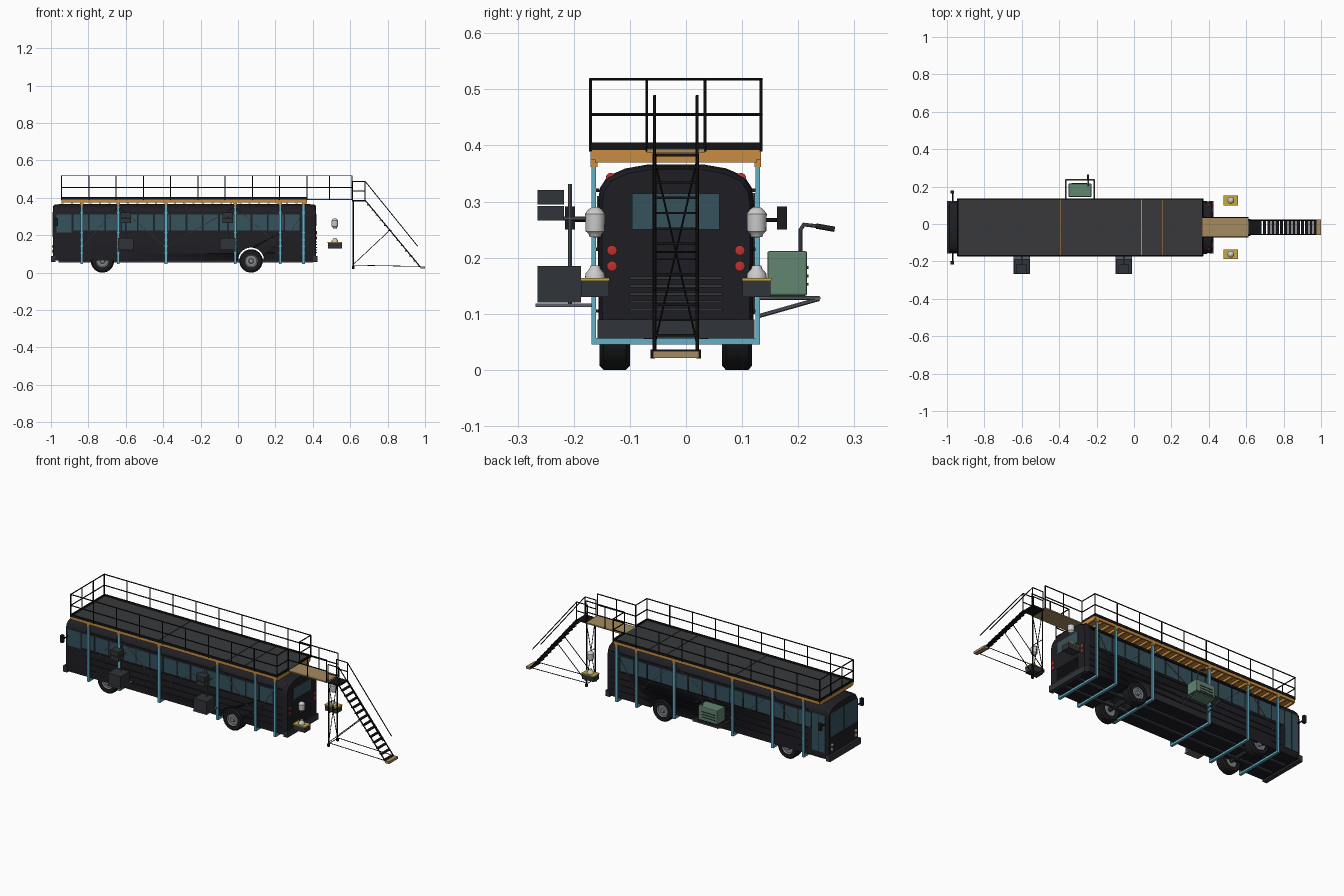
import bpy, bmesh, math
from mathutils import Vector, Matrix

if "Cube" in bpy.data.objects:
    bpy.data.objects.remove(bpy.data.objects["Cube"])

C = -0.018  # bus centreline in y


def mat(name, hexcol):
    def lin(v):
        v /= 255
        return v / 12.92 if v < 0.04 else ((v + 0.055) / 1.055) ** 2.4
    m = bpy.data.materials.new(name)
    m.diffuse_color = tuple(lin(int(hexcol[i:i + 2], 16)) for i in (0, 2, 4)) + (1,)
    m.use_nodes = True
    m.node_tree.nodes["Principled BSDF"].inputs["Base Color"].default_value = m.diffuse_color
    return m


BLACK, RUB, DARK = mat("body_black", "1e1e24"), mat("rubber", "1b1c1e"), mat("dark_grey", "303438")
RAIL, DECK, GLASS = mat("rail_black", "141416"), mat("deck_grey", "38393c"), mat("glass", "36525c")
TEAL, WOOD, TAN = mat("teal", "64b0c8"), mat("orange_wood", "c88c40"), mat("tan_ply", "a58a60")
GREEN, RED, WHITE = mat("green", "628570"), mat("red", "c03030"), mat("white", "dcdcdc")
GREY, YEL, STEEL = mat("hub_grey", "808488"), mat("yellow", "c8a83c"), mat("steel", "5c6068")


def finish(name, bm, m, smooth=False):
    bmesh.ops.recalc_face_normals(bm, faces=bm.faces)
    me = bpy.data.meshes.new(name)
    bm.to_mesh(me)
    bm.free()
    ob = bpy.data.objects.new(name, me)
    bpy.context.collection.objects.link(ob)
    me.materials.append(m)
    if smooth:
        bpy.ops.object.select_all(action='DESELECT')
        ob.select_set(True)
        bpy.context.view_layer.objects.active = ob
        bpy.ops.object.shade_smooth_by_angle(angle=math.radians(35))
    return ob


def boxes(name, items, m):
    """items: (x0, x1, y0, y1, z0, z1)"""
    bm = bmesh.new()
    for x0, x1, y0, y1, z0, z1 in items:
        M = Matrix.Translation(((x0 + x1) / 2, (y0 + y1) / 2, (z0 + z1) / 2)) @ \
            Matrix.Diagonal((abs(x1 - x0), abs(y1 - y0), abs(z1 - z0), 1))
        bmesh.ops.create_cube(bm, size=1, matrix=M)
    return finish(name, bm, m)


def bars(name, paths, r, m, n=8):
    """cylinders along each polyline"""
    bm = bmesh.new()
    for p in paths:
        for a, b in zip(p, p[1:]):
            a, b = Vector(a), Vector(b)
            M = Matrix.Translation((a + b) / 2) @ (b - a).to_track_quat('Z', 'Y').to_matrix().to_4x4() \
                @ Matrix.Rotation(math.pi / n, 4, 'Z')
            bmesh.ops.create_cone(bm, cap_ends=True, segments=n, radius1=r, radius2=r,
                                  depth=(b - a).length + r * 0.8, matrix=M)
    return finish(name, bm, m, n > 6)


def lathe(name, prof, loc, axis, m, n=24):
    """profile (r, h) spun about axis through loc"""
    bm = bmesh.new()
    vs = [bm.verts.new((r, 0, h)) for r, h in prof]
    es = [bm.edges.new(e) for e in zip(vs, vs[1:])]
    bmesh.ops.spin(bm, geom=vs + es, cent=(0, 0, 0), axis=(0, 0, 1), angle=2 * math.pi, steps=n)
    bmesh.ops.remove_doubles(bm, verts=bm.verts, dist=1e-5)
    q = Vector(axis).to_track_quat('Z', 'Y').to_matrix().to_4x4()
    bm.transform(Matrix.Translation(loc) @ q)
    return finish(name, bm, m, True)


# bus shell: lofted cross-section with rounded roof
half = [(0.138, 0.065), (0.139, 0.30), (0.135, 0.325), (0.122, 0.345), (0.09, 0.359), (0.05, 0.366)]
sec = half + [(-y, z) for y, z in reversed(half)]
bm = bmesh.new()
rings = []
for x, k in ((-0.988, 0.95), (-0.98, 0.985), (-0.955, 1), (0.385, 1), (0.408, 0.985), (0.418, 0.95)):
    rings.append([bm.verts.new((x, C + y * k, 0.065 + (z - 0.065) * (1 + (k - 1) * 0.6))) for y, z in sec])
for a, b in zip(rings, rings[1:]):
    for i in range(len(sec)):
        j = (i + 1) % len(sec)
        bm.faces.new((a[i], a[j], b[j], b[i]))
bm.faces.new(rings[0])
bm.faces.new(rings[-1])
body = finish("bus_body", bm, BLACK, True)

# wheel arches cut through the shell
WX = (-0.725, 0.07)
for x in WX:
    cut = lathe("arch_cutter", [(0, -0.3), (0.07, -0.3), (0.07, 0.3), (0, 0.3)], (x, C, 0.064), (0, 1, 0), BLACK, 32)
    cut.hide_render = True
    mod = body.modifiers.new("arch", 'BOOLEAN')
    mod.object, mod.solver = cut, 'EXACT'
    bpy.context.view_layer.objects.active = body
    bpy.ops.object.modifier_apply(modifier=mod.name)
    bpy.data.objects.remove(cut)

# wheels, hubs and axles
for x in WX:
    for s in (-1, 1):
        lathe("tyre", [(0.036, -0.027), (0.055, -0.027), (0.0625, -0.02), (0.0625, 0.02), (0.055, 0.027),
                       (0.036, 0.027), (0.036, -0.027)], (x, C + s * 0.109, 0.0625), (0, s, 0), RUB, 32)
        lathe("hub", [(0, -0.02), (0.037, -0.02), (0.037, 0.024), (0.03, 0.018), (0.014, 0.018), (0.012, 0.028),
                      (0, 0.028)], (x, C + s * 0.109, 0.0625), (0, s, 0), GREY)
bars("axles", [[(x, C - 0.1, 0.0625), (x, C + 0.1, 0.0625)] for x in WX], 0.012, DARK)
boxes("chassis_rails", [(-0.96, 0.4, C + s * 0.05 - 0.008, C + s * 0.05 + 0.008, 0.055, 0.075) for s in (-1, 1)], DARK)
boxes("bumpers", [(x0, x1, C - 0.14, C + 0.14, 0.056, 0.09) for x0, x1 in ((-1, -0.975), (0.4, 0.425))], DARK)

# side windows, ribs, door
win, rib = [], []
for s in (-1, 1):
    y = C + s * 0.139
    win += [(-0.88 + i * 0.087, -0.802 + i * 0.087, y - 0.002, y + 0.002, 0.226, 0.31) for i in range(14)]
    for z in (0.105, 0.14, 0.175, 0.215, 0.32):
        spans = [(-0.86, -0.80), (-0.65, -0.005), (0.145, 0.39)] if z < 0.13 else [(-0.86, 0.39)]
        rib += [(a, b, y - 0.003, y + 0.003, z - 0.003, z + 0.003) for a, b in spans]
win.append((-0.97, -0.89, C - 0.141, C - 0.136, 0.215, 0.31))
win += [(x, x + 0.04, C + 0.136, C + 0.141, 0.10, 0.315) for x in (-0.97, -0.926)]
boxes("side_windows", win, GLASS)
boxes("side_ribs", rib, BLACK)

# front and rear faces
boxes("windshield", [(-0.991, -0.985, C + a, C + a + 0.12, 0.19, 0.325) for a in (-0.123, 0.003)], GLASS)
boxes("rear_window", [(0.415, 0.421, C - 0.078, C + 0.078, 0.25, 0.314)], GLASS)
boxes("rear_grille", [(0.415, 0.423, C - 0.083, C + 0.083, z, z + 0.005)
                      for z in (0.105, 0.119, 0.133, 0.147, 0.161)], DARK)
disc = [(0, 0), (0.009, 0), (0.009, 0.006), (0, 0.008)]
for s in (-1, 1):
    for z in (0.185, 0.213):
        lathe("tail_light", disc, (0.415, C + s * 0.114, z), (1, 0, 0), RED, 16)
    lathe("top_marker", disc, (0.398, C + s * 0.116, 0.342), (1, 0, 0), RED, 16)
    for z in (0.115, 0.14):
        lathe("headlight", disc, (-0.986, C + s * 0.108, z), (-1, 0, 0), WHITE, 16)
    boxes("wing_mirror", [(-0.98, -0.963, C + s * 0.18, C + s * 0.198, 0.25, 0.291)], RUB)
    bars("mirror_arm", [[(-0.97, C + s * 0.13, 0.267), (-0.97, C + s * 0.182, 0.267)]], 0.004, RAIL)

# teal support hoops with bracing
PX = (-0.835, -0.64, -0.385, -0.015, 0.225, 0.35)
posts, tops, brace = [], [], []
for x in PX:
    posts.append((x - 0.007, x + 0.007, C - 0.148, C + 0.148, 0.045, 0.057))
    for s in (-1, 1):
        y = C + s * 0.146
        posts.append((x - 0.007, x + 0.007, y - 0.004, y + 0.004, 0.045, 0.365))
        tops.append((x - 0.009, x + 0.009, y - 0.006, y + 0.006, 0.362, 0.385))
for s in (-1, 1):
    y = C + s * 0.144
    for x0, z0, x1, z1 in ((-0.83, 0.14, -0.645, 0.35), (-0.635, 0.35, -0.39, 0.14), (-0.38, 0.14, -0.02, 0.35),
                           (-0.01, 0.35, 0.22, 0.14), (0.23, 0.14, 0.34, 0.31)):
        brace.append([(x0, y, z0), (x1, y, z1)])
boxes("teal_frames", posts, TEAL)
boxes("post_caps", tops, WOOD)
bars("side_bracing", brace, 0.0018, STEEL, 6)

# roof deck
X0, X1, Y0, Y1 = -0.943, 0.368, C - 0.152, C + 0.152
boxes("deck_joists", [(X0 + i * 0.05, X0 + i * 0.05 + 0.011, Y0 + 0.008, Y1 - 0.008, 0.37, 0.383)
                      for i in range(27)], WOOD)
boxes("deck_frame", [(X0, X1, Y0, Y0 + 0.009, 0.375, 0.392), (X0, X1, Y1 - 0.009, Y1, 0.375, 0.392),
                     (X0, X0 + 0.009, Y0, Y1, 0.375, 0.392), (X1 - 0.009, X1, Y0, Y1, 0.375, 0.392),
                     (X0, X1, Y0, Y1, 0.383, 0.391)], WOOD)
seams = (X0, -0.395, 0.04, 0.15, X1)
boxes("deck_panels", [(a + 0.0015, b - 0.0015, Y0, Y1, 0.39, 0.395) for a, b in zip(seams, seams[1:])], DECK)
A, B = C - 0.052, C + 0.052  # walkway sides
boxes("toe_boards", [(X0, X1, Y0 - 0.002, Y0 + 0.003, 0.391, 0.405), (X0, X1, Y1 - 0.003, Y1 + 0.002, 0.391, 0.405),
                     (X0, X0 + 0.005, Y0, Y1, 0.391, 0.405), (X1 - 0.005, X1, Y0, A, 0.391, 0.405),
                     (X1 - 0.005, X1, B, Y1, 0.391, 0.405)], RAIL)
boxes("walkway", [(X1, 0.612, A, B, 0.387, 0.394)], TAN)

# guard rails round deck and along walkway
rails = []
for z in (0.455, 0.518):
    rails += [[(0.61, A, z), (X1, A, z), (X1, Y0, z), (X0, Y0, z), (X0, Y1, z), (X1, Y1, z), (X1, B, z), (0.61, B, z)]]
foot = [(X0 + (X1 - X0) * i / 9, y) for i in range(10) for y in (Y0, Y1)]
foot += [(x, y) for x in (X0, X1, 0.49, 0.61) for y in (A, B)]
rails += [[(x, y, 0.39), (x, y, 0.518)] for x, y in foot]
bars("guard_rails", rails, 0.003, RAIL, 6)

# stair tower
sa, sb = C - 0.038, C + 0.038
legs, thin, hand = [], [], []
for y in (sa, sb):
    legs += [[(0.612, y, 0.384), (0.682, y, 0.384), (0.975, y, 0.03)], [(0.616, y, 0.035), (0.616, y, 0.384)]]
    thin += [[(0.616, y, 0.04), (0.975, y, 0.033)], [(0.618, y, 0.045), (0.81, y, 0.225)]]
    hand += [[(0.612, y, 0.384), (0.612, y, 0.488), (0.68, y, 0.488), (0.96, y, 0.142)],
             [(0.68, y, 0.384), (0.68, y, 0.488)], [(0.612, y, 0.437), (0.68, y, 0.437)]]
thin += [[(0.616, sa, 0.045), (0.616, sb, 0.375)], [(0.616, sb, 0.045), (0.616, sa, 0.375)],
         [(0.616, sa, 0.035), (0.616, sb, 0.035)], [(0.616, sa, 0.21), (0.616, sb, 0.21)]]
bars("stair_stringers", legs, 0.0035, RAIL, 6)
bars("stair_bracing", thin, 0.002, RAIL, 6)
bars("stair_handrails", hand, 0.0027, RAIL, 6)
tread = [(0.612, 0.682, sa, sb, 0.38, 0.386)]
tread += [(0.69 + i * 0.0225, 0.707 + i * 0.0225, sa, sb, 0.359 - i * 0.0272, 0.363 - i * 0.0272) for i in range(13)]
boxes("stair_treads", tread, RAIL)
boxes("stair_foot_plate", [(0.976, 1.0, sa - 0.003, sb + 0.003, 0.021, 0.034)], TAN)
boxes("stair_feet", [(0.61, 0.622, y - 0.004, y + 0.004, 0.02, 0.036) for y in (sa - 0.003, sb + 0.003)], RAIL)

# lanterns and lamp boxes behind the bus
for s in (-1, 1):
    y = C + s * 0.144
    lathe("lantern", [(0, 0.236), (0.01, 0.237), (0.012, 0.243), (0.017, 0.247), (0.018, 0.278), (0.012, 0.286),
                      (0.006, 0.29), (0, 0.29)], (0.518, y, 0), (0, 0, 1), WHITE, 20)
    lathe("bulb", [(0, 0.162), (0.018, 0.164), (0.017, 0.172), (0.01, 0.18), (0.008, 0.186), (0, 0.186)],
          (0.518, y, 0), (0, 0, 1), WHITE, 20)
    boxes("lamp_box", [(0.481, 0.555, y - 0.025, y + 0.025, 0.13, 0.16)], DARK)
    boxes("lamp_box_rim", [(0.479, 0.557, y - 0.026, y + 0.026, 0.159, 0.164)], YEL)

# equipment racks on the front side
for x in (-0.6, -0.055):
    boxes("battery_box", [(x - 0.041, x + 0.041, -0.265, -0.187, 0.12, 0.185)], DARK)
    boxes("rack_shelf", [(x - 0.043, x + 0.043, -0.268, -0.16, 0.112, 0.118)], STEEL)
    boxes("speaker_boxes", [(x - 0.027, x + 0.027, -0.265, -0.217, z, z + 0.026) for z in (0.266, 0.295)], DARK)
    bars("rack_pole", [[(x, -0.207, 0.115), (x, -0.207, 0.33)], [(x, -0.225, 0.27), (x, -0.155, 0.27)]], 0.004, STEEL)

# generator, bracket and exhaust on the back side
gen = boxes("generator", [(-0.35, -0.228, 0.145, 0.216, 0.132, 0.212)], GREEN)
bev = gen.modifiers.new("bevel", 'BEVEL')
bev.width, bev.segments = 0.004, 2
boxes("generator_vents", [(-0.335, -0.25, 0.214, 0.218, z, z + 0.005) for z in (0.15, 0.165, 0.18)], DARK)
brk = [[(-0.365, 0.128, 0.128), (-0.365, 0.236, 0.128), (-0.212, 0.236, 0.128), (-0.212, 0.128, 0.128)]]
brk += [[(x, 0.13, 0.096), (x, 0.236, 0.126)] for x in (-0.365, -0.212)]
bars("generator_bracket", brk, 0.004, STEEL)
bars("exhaust_pipe", [[(-0.245, 0.204, 0.145), (-0.245, 0.204, 0.25), (-0.245, 0.21, 0.259), (-0.245, 0.235, 0.256)]],
     0.0035, STEEL, 10)
bars("exhaust_tip", [[(-0.245, 0.234, 0.256), (-0.245, 0.263, 0.251)]], 0.005, DARK, 10)
# tyres touch z = 0
